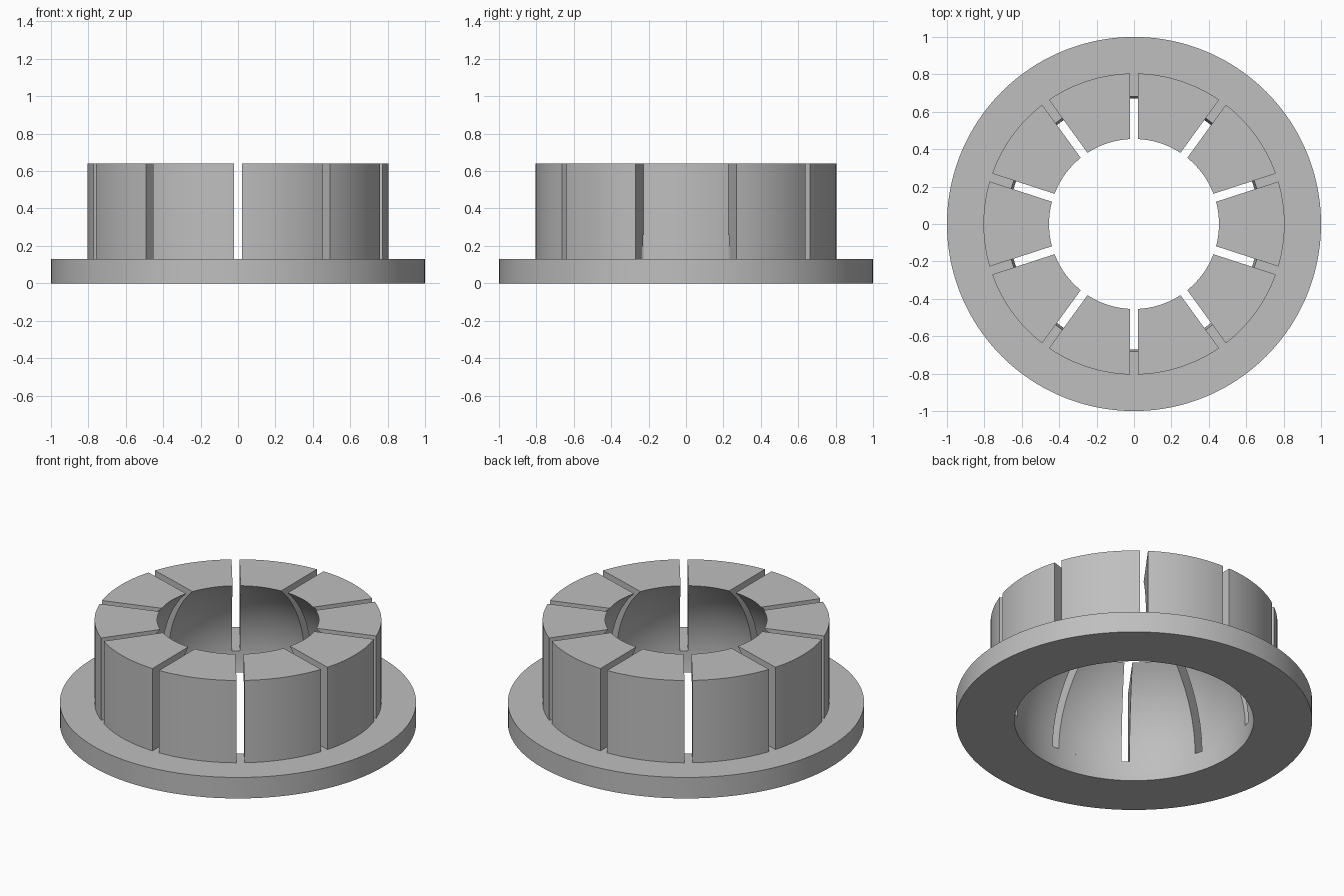
import bpy
import bmesh
from math import sin, cos, asin, sqrt, pi, tau, radians

if "Cube" in bpy.data.objects:
    bpy.data.objects.remove(bpy.data.objects["Cube"], do_unlink=True)

FLANGE_R, BODY_R, SPHERE_R = 1.0, 0.805, 0.683
FLANGE_H, HEIGHT = 0.13, 0.64
SLOT_W, FINGERS = 0.045, 10

grey = bpy.data.materials.new("light grey")
colour = (0.52, 0.52, 0.52, 1)
grey.diffuse_color = colour
grey.use_nodes = True
grey.node_tree.nodes["Principled BSDF"].inputs["Base Color"].default_value = colour


def bore(z_low, z_high, steps):
    """Points (radius, z) on the spherical socket, centred at the flange top."""
    zs = [z_low + (z_high - z_low) * i / steps for i in range(steps + 1)]
    return [(sqrt(SPHERE_R ** 2 - (z - FLANGE_H) ** 2), z) for z in zs]


def sweep(name, profile, start, end, steps, gap):
    """Sweep a closed profile about z; gap trims both ends to parallel slot walls."""
    bm = bmesh.new()
    full = abs(end - start - tau) < 1e-6
    rows = []
    for i in range(steps if full else steps + 1):
        row = []
        for r, z in profile:
            trim = asin(gap / 2 / r)
            a = start + trim + (end - start - 2 * trim) * i / steps
            row.append(bm.verts.new((r * cos(a), r * sin(a), z)))
        rows.append(row)
    n = len(profile)
    for i in range(steps):
        a, b = rows[i], rows[(i + 1) % len(rows)]
        for j in range(n):
            k = (j + 1) % n
            bm.faces.new((a[j], b[j], b[k], a[k]))
    if not full:
        bm.faces.new(rows[0])
        bm.faces.new(rows[-1])
    bmesh.ops.recalc_face_normals(bm, faces=bm.faces)
    mesh = bpy.data.meshes.new(name)
    bm.to_mesh(mesh)
    bm.free()
    mesh.materials.append(grey)
    obj = bpy.data.objects.new(name, mesh)
    bpy.context.collection.objects.link(obj)
    return obj


# Flange ring with the lower part of the socket
flange_profile = bore(0, FLANGE_H, 4) + [(FLANGE_R, FLANGE_H), (FLANGE_R, 0)]
parts = [sweep("flange", flange_profile, 0, tau, 160, 0)]

# Spring fingers separated by parallel-sided slots
finger_profile = bore(FLANGE_H, HEIGHT, 16) + [(BODY_R, HEIGHT), (BODY_R, FLANGE_H)]
pitch = tau / FINGERS
for i in range(FINGERS):
    start = pi / 2 + i * pitch
    parts.append(sweep(f"finger_{i + 1}", finger_profile, start, start + pitch, 16, SLOT_W))

# Smooth shading with crisp rims
bpy.ops.object.select_all(action="DESELECT")
for part in parts:
    part.select_set(True)
bpy.context.view_layer.objects.active = parts[0]
bpy.ops.object.shade_smooth_by_angle(angle=radians(30))
